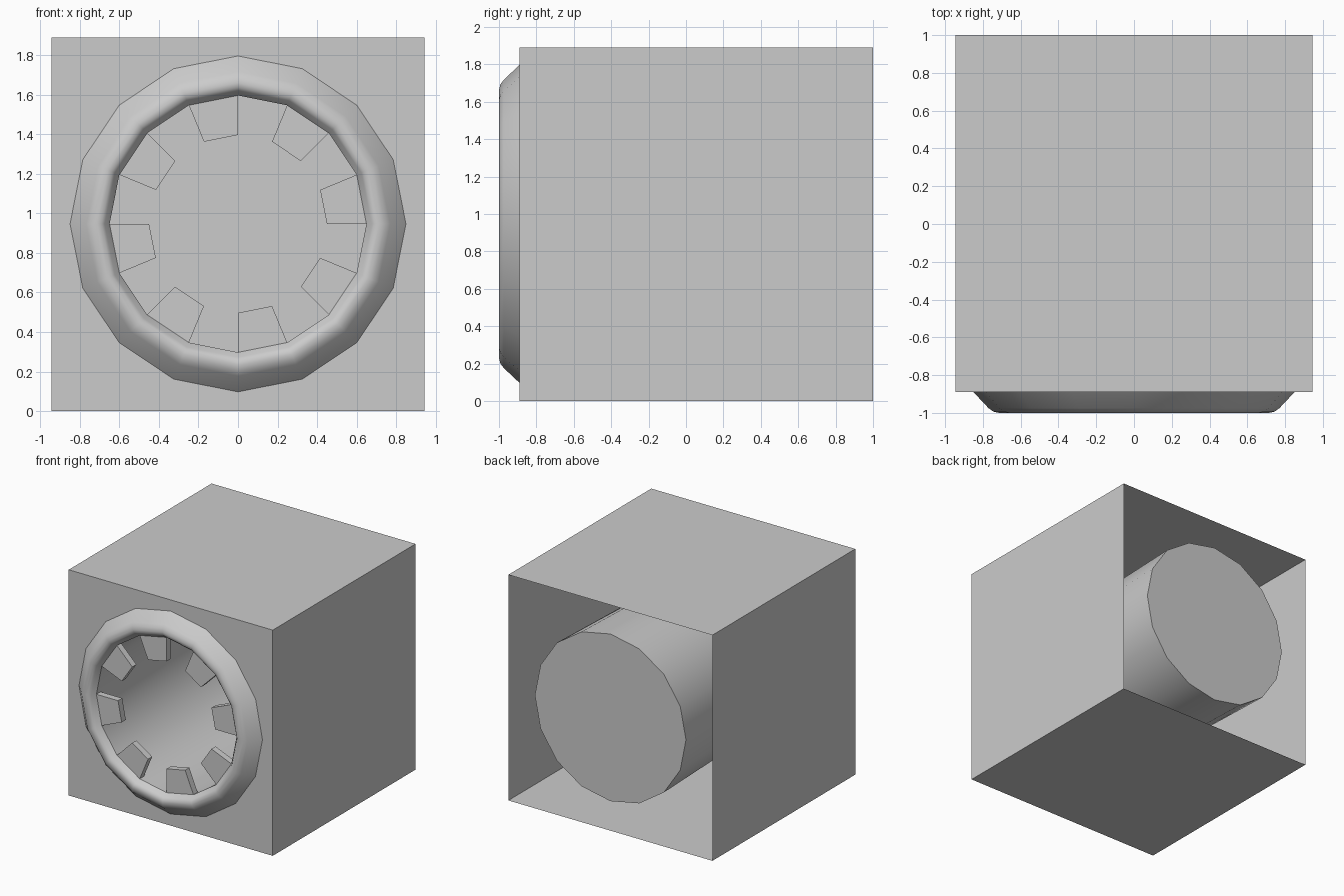
import bpy, bmesh, math

if "Cube" in bpy.data.objects:
    bpy.data.objects.remove(bpy.data.objects["Cube"])

CZ = 0.947      # height of the barrel axis
SIDES = 16
STEP = 2 * math.pi / SIDES
H = 0.945       # half width of the housing
FRONT = -0.89


def pt(r, a, y):
    return (r * math.cos(a), y, CZ + r * math.sin(a))


def finish(name, bm, smooth=None):
    me = bpy.data.meshes.new(name)
    bm.to_mesh(me)
    bm.free()
    ob = bpy.data.objects.new(name, me)
    bpy.context.collection.objects.link(ob)
    if smooth:
        bpy.context.view_layer.objects.active = ob
        ob.select_set(True)
        bpy.ops.object.shade_smooth_by_angle(angle=math.radians(smooth))
        ob.select_set(False)
    return ob


def lathe(name, profile, cap_end=False, smooth=40):
    bm = bmesh.new()
    rings = [[bm.verts.new(pt(r, i * STEP, y)) for i in range(SIDES)]
             for r, y in profile]
    for a, b in zip(rings, rings[1:]):
        for i in range(SIDES):
            j = (i + 1) % SIDES
            bm.faces.new((a[i], a[j], b[j], b[i]))
    if cap_end:
        bm.faces.new(rings[-1])
    bm.normal_update()
    return finish(name, bm, smooth)


# Housing: box shell open at the back, with a round opening in the front
bm = bmesh.new()
f = [bm.verts.new((x, FRONT, z)) for x, z in ((H, 0), (H, 2 * H), (-H, 2 * H), (-H, 0))]
b = [bm.verts.new((v.co.x, 1, v.co.z)) for v in f]
for i in range(4):
    j = (i + 1) % 4
    bm.faces.new((f[i], b[i], b[j], f[j]))
hole = [bm.verts.new(pt(0.85, i * STEP, FRONT)) for i in range(SIDES)]
edges = [bm.edges.get((f[i], f[(i + 1) % 4])) for i in range(4)]
edges += [bm.edges.new((hole[i], hole[(i + 1) % SIDES])) for i in range(SIDES)]
bmesh.ops.triangle_fill(bm, edges=edges, use_beauty=True, use_dissolve=False,
                        normal=(0, -1, 0))
bmesh.ops.recalc_face_normals(bm, faces=bm.faces)
finish("housing", bm)

# Rounded rim around the opening
lathe("rim", [(0.85, FRONT), (0.77, -0.975), (0.745, -0.993), (0.715, -1.0),
              (0.69, -0.995), (0.675, -0.98), (0.65, -0.945)][::-1])

# Barrel widening slightly to the closed back
lathe("barrel", [(0.65, -0.945), (0.70, 1.0)][::-1])
bm = bmesh.new()
bm.faces.new([bm.verts.new(pt(0.70, -i * STEP, 1.0)) for i in range(SIDES)])
bmesh.ops.recalc_face_normals(bm, faces=bm.faces)
finish("barrel_back", bm)

# Ring of eight inward teeth
bm = bmesh.new()
for k in range(0, SIDES, 2):
    a0, a1 = k * STEP, (k + 1) * STEP
    corners = ((0.65, a0), (0.65, a1), (0.45, a1), (0.45, a0))
    lo = [bm.verts.new(pt(r, a, -0.945)) for r, a in corners]
    hi = [bm.verts.new(pt(r, a, -0.89)) for r, a in corners]
    bm.faces.new(lo)
    bm.faces.new(hi[::-1])
    for i in range(4):
        j = (i + 1) % 4
        bm.faces.new((lo[i], hi[i], hi[j], lo[j]))
bmesh.ops.recalc_face_normals(bm, faces=bm.faces)
finish("teeth", bm)
